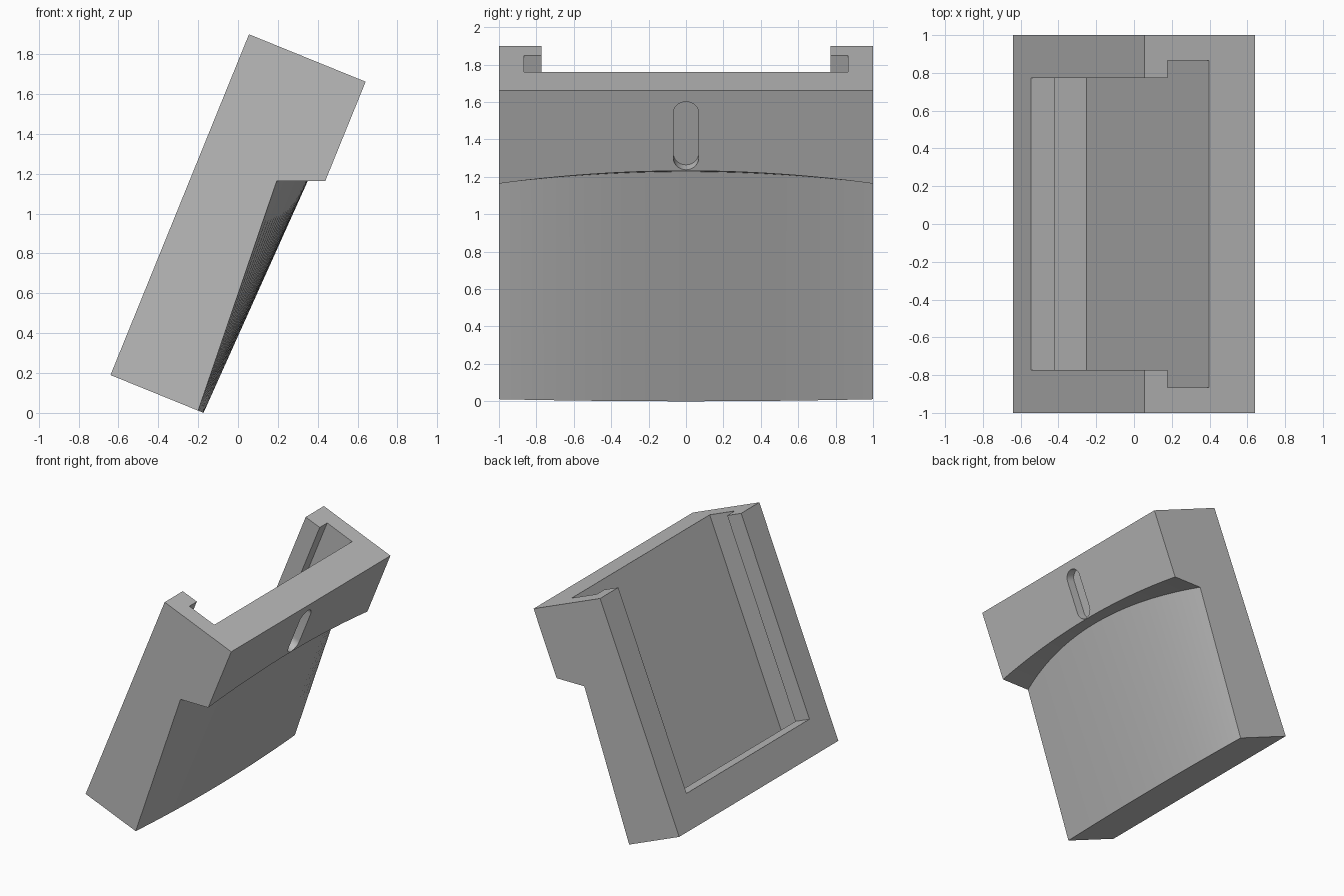
import bpy, bmesh, math
from mathutils import Matrix, Vector

if "Cube" in bpy.data.objects:
    bpy.data.objects.remove(bpy.data.objects["Cube"])

# Local frame: x = thickness, y = width, z = length; tilted into place at the end
THICK, LENGTH, STEPS = 0.632, 1.846, 40
PLACE = Matrix.Translation((-0.64, 0, 0.19)) @ Matrix.Rotation(math.radians(22.12), 4, 'Y')

grey = bpy.data.materials.new("plain grey")
grey.use_nodes = True
grey.diffuse_color = (0.5, 0.5, 0.5, 1)
grey.node_tree.nodes["Principled BSDF"].inputs["Base Color"].default_value = grey.diffuse_color


def loft(name, sections):
    """Solid skinned through equal-length rings of points, capped at both ends."""
    bm = bmesh.new()
    rings = [[bm.verts.new(p) for p in ring] for ring in sections]
    for a, b in zip(rings, rings[1:]):
        for i in range(len(a)):
            j = (i + 1) % len(a)
            bm.faces.new((a[i], a[j], b[j], b[i]))
    bm.faces.new(rings[0])
    bm.faces.new(rings[-1])
    bmesh.ops.recalc_face_normals(bm, faces=bm.faces)
    # Merge the strips of the truly flat sides
    bmesh.ops.dissolve_limit(bm, angle_limit=0.0005, verts=bm.verts, edges=bm.edges)
    mesh = bpy.data.meshes.new(name)
    bm.to_mesh(mesh)
    bm.free()
    mesh.materials.append(grey)
    obj = bpy.data.objects.new(name, mesh)
    bpy.context.collection.objects.link(obj)
    return obj


def box(name, x0, x1, half_y, z0, z1):
    outline = [(-half_y, z0), (half_y, z0), (half_y, z1), (-half_y, z1)]
    return loft(name, [[(x, y, z) for y, z in outline] for x in (x0, x1)])


def body_section(y):
    bulge = 1 - y * y
    return [(0, y, 0), (0, y, LENGTH), (THICK, y, LENGTH),
            (THICK, y, 1.308 + 0.074 * bulge),
            (0.406 + 0.147 * bulge, y, 1.217 + 0.128 * bulge),
            (0.475 + 0.029 * bulge, y, 0)]


# Body with a stepped, bulging rear side
body = loft("holder_body", [body_section(-1 + 2 * i / STEPS) for i in range(STEPS + 1)])

# Front opening and the wider undercut behind its rim, both open at the top
opening = box("opening_cutter", -0.2, 0.25, 0.772, 0.252, 2.2)
undercut = box("undercut_cutter", 0.133, 0.37, 0.866, 0.12, 2.2)

# Shallow round-ended recess in the rear block
R, LOW, HIGH = 0.068, 1.388, 1.781
arc = [math.pi * i / 16 for i in range(17)]
outline = [(R * math.cos(a), HIGH - R + R * math.sin(a)) for a in arc]
outline += [(-R * math.cos(a), LOW + R - R * math.sin(a)) for a in arc]
recess = loft("recess_cutter", [[(x, y, z) for y, z in outline] for x in (THICK - 0.07, 0.9)])

# Cut, then discard the cutters
bpy.context.view_layer.objects.active = body
for cutter in (opening, undercut, recess):
    mod = body.modifiers.new(cutter.name, 'BOOLEAN')
    mod.operation, mod.solver, mod.object = 'DIFFERENCE', 'EXACT', cutter
    cutter.hide_render = True
    bpy.ops.object.modifier_apply(modifier=mod.name)
    bpy.data.objects.remove(cutter)

# Tilt into place and shade
body.data.transform(PLACE)
bpy.ops.object.select_all(action='DESELECT')
body.select_set(True)
bpy.ops.object.shade_smooth_by_angle(angle=math.radians(25))
